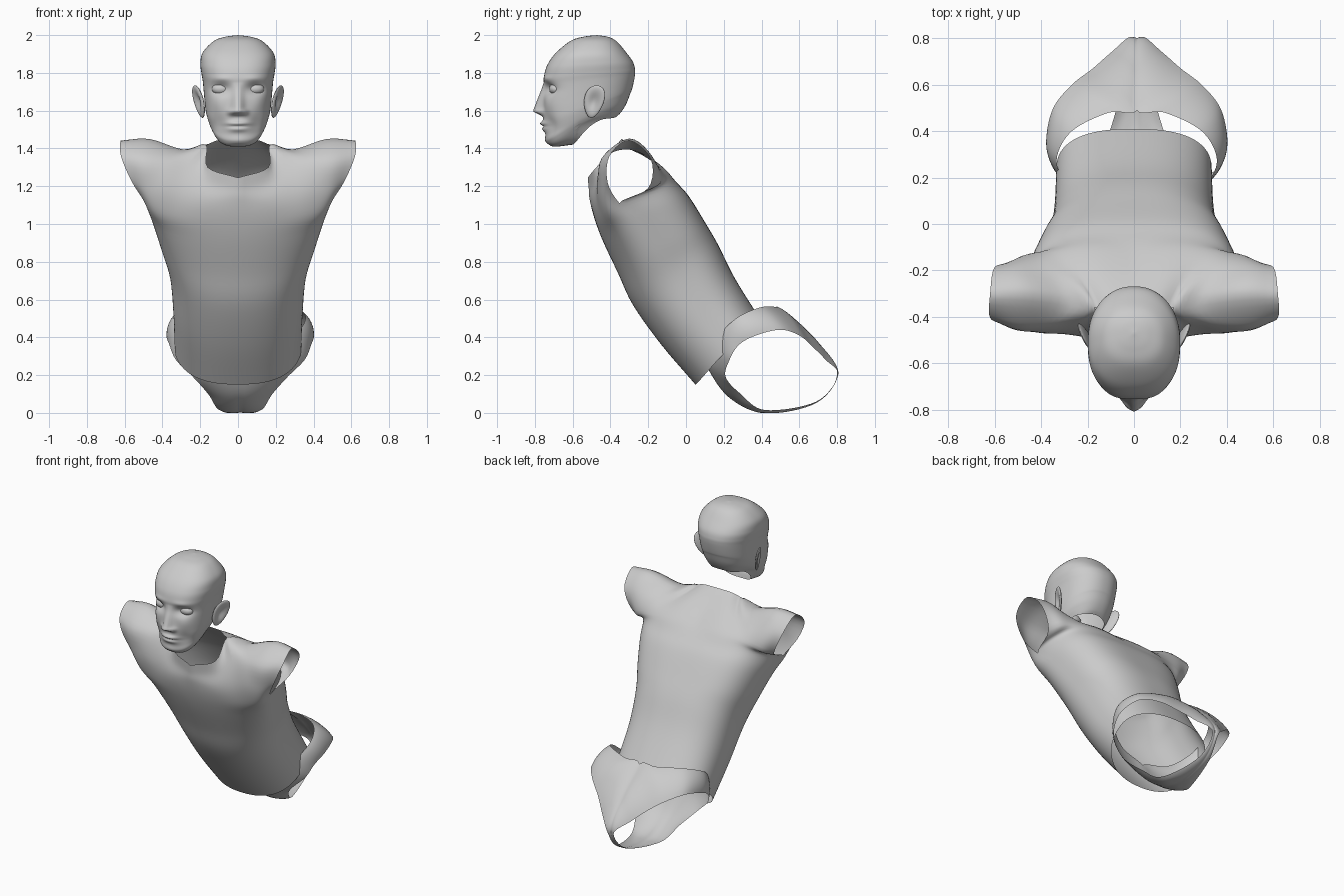
import bpy, bmesh
from math import sin, cos, pi, exp
from mathutils import Vector as V

if "Cube" in bpy.data.objects:
    bpy.data.objects.remove(bpy.data.objects["Cube"])


def smooth_path(pts, n, closed=False):
    """Catmull-Rom curve through the points, n steps per span."""
    pts = [V(p) for p in pts]
    k, out = len(pts), []
    for i in range(k if closed else k - 1):
        if closed:
            a, b, c, d = (pts[(i + j) % k] for j in (-1, 0, 1, 2))
        else:
            b, c = pts[i], pts[i + 1]
            a = pts[i - 1] if i else b * 2 - c
            d = pts[i + 2] if i + 2 < k else c * 2 - b
        for s in range(n):
            t = s / n
            out.append((b * 2 + (c - a) * t + (a * 2 - b * 5 + c * 4 - d) * t * t
                        + (b * 3 - a - c * 3 + d) * t ** 3) / 2)
    return out if closed else out + [pts[-1]]


def spow(v, p):
    return abs(v) ** p * (1 if v >= 0 else -1)


def section(front, back, w, side, t, p):
    """Point on a tilted oval slice: t = 0 front, pi/2 side, pi back; side = (y, z) shift there."""
    f, b, k = V((0, *front)), V((0, *back)), sin(t) ** 4
    return ((f + b) / 2 + (f - b) / 2 * spow(cos(t), p)
            + V((w * spow(sin(t), p), side[0] * k, side[1] * k)))


def add_grid(bm, rows, sx=1, wrap=False):
    vs = [[bm.verts.new((q.x * sx, q.y, q.z)) for q in r] for r in rows]
    for r0, r1 in zip(vs, vs[1:]):
        m = len(r0)
        for j in range(m if wrap else m - 1):
            k = (j + 1) % m
            bm.faces.new((r0[j], r0[k], r1[k], r1[j]))


def finish(bm, name):
    bmesh.ops.remove_doubles(bm, verts=bm.verts, dist=0.0006)
    bmesh.ops.recalc_face_normals(bm, faces=bm.faces)
    me = bpy.data.meshes.new(name)
    for f in bm.faces:
        f.smooth = True
    bm.to_mesh(me)
    bm.free()
    ob = bpy.data.objects.new(name, me)
    bpy.context.collection.objects.link(ob)
    return ob


# Torso: front and back panels joined at the side seams, running on over the shoulders
M = 5
lower = [((.05, .15), (.41, .47), .335, (0, .03)), ((-.13, .36), (.26, .71), .342, (0, 0)),
         ((-.28, .57), (.17, .89), .36, (0, 0)), ((-.36, .74), (.10, 1.01), .405, (-.02, 0)),
         ((-.44, .91), (.02, 1.14), .455, (-.05, 0)), ((-.485, 1.03), (-.04, 1.21), .49, (-.09, -.01))]
shoulder = [(.17, -.36, 1.42), (.29, -.325, 1.395), (.47, -.30, 1.45), (.62, -.30, 1.442)]
front_rows = [
    [(0, -.51, 1.13), (.16, -.495, 1.13), (.29, -.475, 1.17), (.40, -.47, 1.20), (.49, -.45, 1.20),
     (.56, -.415, 1.22)],
    [(0, -.515, 1.19), (.165, -.48, 1.22), (.26, -.44, 1.31), (.37, -.44, 1.34), (.50, -.445, 1.35),
     (.62, -.405, 1.36)],
    [(0, -.52, 1.245), (.16, -.475, 1.30)] + shoulder]
back_rows = [
    [(0, -.11, 1.28), (.16, -.105, 1.285), (.29, -.11, 1.275), (.40, -.12, 1.25),
     (.48, -.14, 1.22), (.53, -.20, 1.19)],
    [(0, -.22, 1.37), (.14, -.215, 1.37), (.26, -.20, 1.345), (.37, -.19, 1.35),
     (.50, -.18, 1.36), (.60, -.185, 1.34)],
    [(0, -.34, 1.45), (.10, -.345, 1.445)] + shoulder]


def panel(upper, t0, powers):
    rows = [[section(*s, t0 + (pi / 2 - t0) * i / (5 * M), p) for i in range(5 * M + 1)]
            for s, p in zip(lower, powers)]
    return list(zip(*(rows + [smooth_path(r, M) for r in upper])))


bm = bmesh.new()
fronts = panel(front_rows, 0, [.9] * 6)
backs = panel(back_rows, pi, (.8, .77, .73, .68, .66, .66))
half = (len(lower) + 2) * M
f_cols, b_cols = [], []
for i, (fc, bc) in enumerate(zip(fronts, backs)):
    if i < 2 * M:
        f_cols.append(smooth_path(fc, M))
        b_cols.append(smooth_path(bc, M))
    else:
        over = smooth_path(fc + bc[-2::-1], M)
        f_cols.append(over[:half + 1])
        b_cols.append(over[:half - 1:-1])
for cols in (f_cols, b_cols):
    for q in cols[0]:
        q.x = 0
    for sx in (1, -1):
        add_grid(bm, cols, sx)
finish(bm, "torso")

# Pelvis: surface between the waist/centre line and each leg opening
outer = [(0, .10, .28), (.18, .12, .33), (.30, .18, .42), (.345, .28, .51), (.28, .40, .56),
         (.12, .48, .56), (0, .49, .55), (0, .66, .41), (0, .80, .22), (0, .69, .055),
         (0, .42, .003), (0, .22, .09)]
leg = [(.25, .21, .19), (.34, .23, .28), (.375, .28, .36), (.39, .37, .41), (.36, .50, .44),
       (.28, .60, .41), (.19, .67, .35), (.11, .74, .28), (.025, .805, .20), (.04, .69, .06),
       (.11, .42, .015), (.17, .29, .10)]
o_loop, l_loop = smooth_path(outer, 8, True), smooth_path(leg, 8, True)
for q in o_loop:
    q.x = max(q.x, 0)
centre = V((0, .42, .28))
rows = []
for s in range(9):
    s /= 8
    row = []
    for a, b in zip(o_loop, l_loop):
        q = a.lerp(b, s)
        q += (q - centre).normalized() * (a - b).length * .4 * s * (1 - s)
        q.z = max(q.z, 0)
        row.append(q)
    rows.append(row)
for q, o in zip(rows[0], o_loop):
    q.x = o.x
bm = bmesh.new()
for sx in (1, -1):
    add_grid(bm, rows, sx, wrap=True)
finish(bm, "pelvis").location.x = .012

# Head: stacked tilted ovals, then sculpted face features
slices = [((-.60, 1.42), (-.365, 1.57), .12, .04), ((-.70, 1.41), (-.345, 1.59), .135, .035),
          ((-.738, 1.435), (-.325, 1.62), .148, .02), ((-.744, 1.475), (-.31, 1.65), .16, .01),
          ((-.755, 1.53), (-.295, 1.69), .171, 0), ((-.757, 1.58), (-.287, 1.71), .176, 0),
          ((-.755, 1.65), (-.277, 1.75), .181, 0), ((-.753, 1.73), (-.27, 1.79), .187, 0),
          ((-.752, 1.78), (-.27, 1.82), .194, 0), ((-.735, 1.84), (-.282, 1.86), .199, 0),
          ((-.69, 1.905), (-.318, 1.91), .187, 0), ((-.61, 1.97), (-.365, 1.965), .13, 0),
          ((-.54, 1.992), (-.41, 1.99), .068, 0), ((-.47, 2.0), (-.47, 2.0), 0, 0)]
# Feature bumps: x, z, width, height, forward amount
features = [(.036, 1.59, .018, .016, .02), (.09, 1.715, .05, .03, -.032),
            (.085, 1.77, .05, .016, .005), (0, 1.532, .05, .012, .018),
            (0, 1.502, .045, .013, .012), (0, 1.517, .05, .005, -.008),
            (0, 1.44, .04, .025, .005), (.115, 1.64, .04, .035, .005), (.10, 1.53, .04, .05, -.018)]


def nose(x, z):
    if z > 1.597:
        h = max(0, min(1, (1.75 - z) / .153))
    else:
        h = max(0, 1 - (1.597 - z) / .028)
    return .054 * h * exp(-(x / (.02 + .012 * h)) ** 2)


N = 112
cols = []
for i in range(N):
    t = 2 * pi * i / N
    p = .8 if cos(t) > 0 else .9
    col = smooth_path([section(f, b, w, (0, lift), t, p) for f, b, w, lift in slices], 8)
    for q in col:
        if q.y < -.58 and q.z > 1.425:
            x, z = abs(q.x), q.z
            q.y -= nose(x, z) + sum(a * exp(-((x - fx) / sx) ** 2 - ((z - fz) / sz) ** 2)
                                    for fx, fz, sx, sz, a in features)
    cols.append(col)
bm = bmesh.new()
add_grid(bm, list(zip(*cols)), wrap=True)
finish(bm, "head")

# Eyes and ears, mirrored left and right
for side, sx in (("left", 1), ("right", -1)):
    bm = bmesh.new()
    bmesh.ops.create_uvsphere(bm, u_segments=24, v_segments=16, radius=1)
    for v in bm.verts:
        v.co = (sx * .088 + v.co.x * .05, -.69 + v.co.y * .034, 1.715 + v.co.z * .032)
    finish(bm, side + "_eye")

    bm = bmesh.new()
    bmesh.ops.create_uvsphere(bm, u_segments=32, v_segments=24, radius=1)
    for v in bm.verts:
        x, y, z = v.co
        dish = .026 * exp(-(y * y + z * z) * 3) if x > 0 else 0
        py = y * .053 * (1 + .22 * z) + .014 * z
        v.co = (sx * (.20 + x * .018 - dish + (py + .02) * .42 + .014 * z),
                -.487 + py, 1.648 + z * .086)
    finish(bm, side + "_ear")
